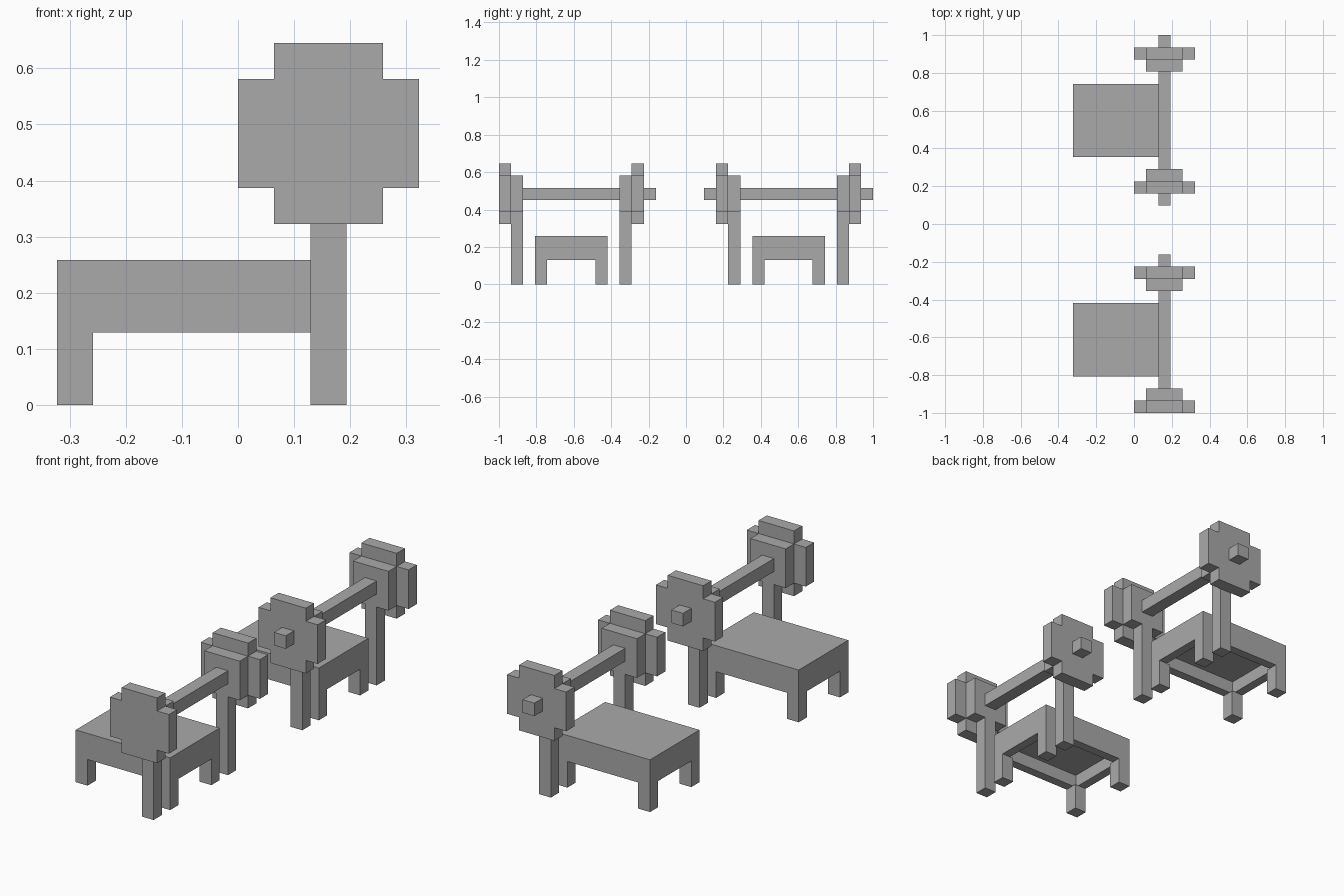
import bpy
import bmesh
from mathutils import Vector

cube = bpy.data.objects.get("Cube")
if cube:
    bpy.data.objects.remove(cube, do_unlink=True)

U = 2 / 31  # one grid block

grey = bpy.data.materials.new("plain_grey")
grey.use_nodes = True
GREY = (0.4, 0.4, 0.4, 1)
grey.diffuse_color = GREY
grey.node_tree.nodes["Principled BSDF"].inputs["Base Color"].default_value = GREY


def finish(name, bm):
    bmesh.ops.recalc_face_normals(bm, faces=bm.faces)
    bmesh.ops.scale(bm, vec=(U, U, U), verts=bm.verts)
    mesh = bpy.data.meshes.new(name)
    bm.to_mesh(mesh)
    bm.free()
    mesh.materials.append(grey)
    obj = bpy.data.objects.new(name, mesh)
    bpy.context.collection.objects.link(obj)


def box_mesh(x, y, z):
    bm = bmesh.new()
    bmesh.ops.create_cube(bm, size=1)
    for v in bm.verts:
        v.co = Vector([a + (b - a) * (c + 0.5) for (a, b), c in zip((x, y, z), v.co)])
    return bm


def box(name, x, y, z):
    finish(name, box_mesh(x, y, z))


def wheel(name, y):
    # Square with notched corners, one block thick
    outline = [(1, 5), (4, 5), (4, 6), (5, 6), (5, 9), (4, 9),
               (4, 10), (1, 10), (1, 9), (0, 9), (0, 6), (1, 6)]
    bm = bmesh.new()
    face = bm.faces.new([bm.verts.new((x, y, z)) for x, z in outline])
    ext = bmesh.ops.extrude_face_region(bm, geom=[face])
    moved = [g for g in ext["geom"] if isinstance(g, bmesh.types.BMVert)]
    bmesh.ops.translate(bm, vec=(0, 1, 0), verts=moved)
    finish(name, bm)


def table(prefix, y0, y1):
    # Top with a hollow underside bordered by a rim
    bm = box_mesh((-5, 3), (y0, y1), (2, 4))
    bmesh.ops.recalc_face_normals(bm, faces=bm.faces)
    bottom = min(bm.faces, key=lambda f: f.calc_center_median().z)
    bmesh.ops.inset_region(bm, faces=[bottom], thickness=1)
    ext = bmesh.ops.extrude_face_region(bm, geom=[bottom])
    moved = [g for g in ext["geom"] if isinstance(g, bmesh.types.BMVert)]
    bmesh.ops.translate(bm, vec=(0, 0, 1), verts=moved)
    if bottom.is_valid:
        bmesh.ops.delete(bm, geom=[bottom], context="FACES_ONLY")
    finish(prefix + "_table_top", bm)
    # Corner legs
    for xname, x in (("right", -5), ("left", 2)):
        for yname, y in (("front", y0), ("back", y1 - 1)):
            box(f"{prefix}_table_{yname}_{xname}_leg", (x, x + 1), (y, y + 1), (0, 2))


def station(prefix, y, bar_start):
    # Each end has an outer wheel, an inner hub plate and a post
    for end, wheel_y, hub_y in (("front", y, y + 1), ("back", y + 11, y + 10)):
        wheel(f"{prefix}_{end}_wheel", wheel_y)
        box(f"{prefix}_{end}_hub", (1, 4), (hub_y, hub_y + 1), (6, 9))
        box(f"{prefix}_{end}_post", (2, 3), (hub_y, hub_y + 1), (0, 6))
    # Axle bar, which sticks out past the wheels
    box(f"{prefix}_bar", (2, 3), (bar_start, y + 13), (7, 8))
    table(prefix, y + 3, y + 9)


station("front", -15.5, -14.5)
station("back", 2.5, 1.5)
